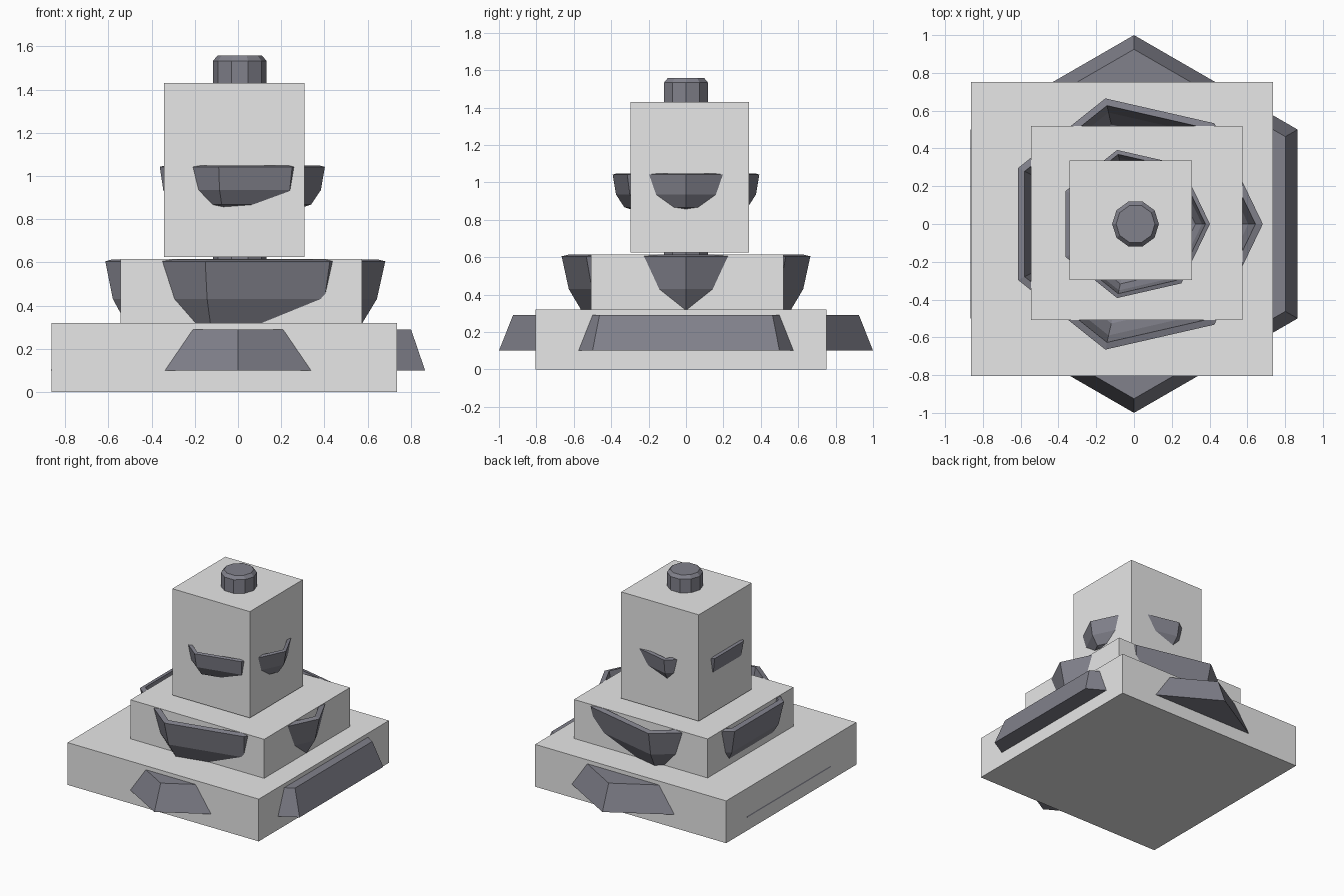
import bpy, bmesh, math

if "Cube" in bpy.data.objects:
    bpy.data.objects.remove(bpy.data.objects["Cube"])


def material(name, rgb):
    m = bpy.data.materials.new(name)
    m.diffuse_color = (*rgb, 1)
    m.use_nodes = True
    m.node_tree.nodes["Principled BSDF"].inputs["Base Color"].default_value = m.diffuse_color
    return m


STONE = material("dark stone", (0.22, 0.22, 0.26))
PLAIN = material("light grey", (0.8, 0.8, 0.8))


def finish(bm, name, mat):
    bmesh.ops.recalc_face_normals(bm, faces=bm.faces)
    me = bpy.data.meshes.new(name)
    bm.to_mesh(me)
    bm.free()
    me.materials.append(mat)
    ob = bpy.data.objects.new(name, me)
    bpy.context.collection.objects.link(ob)
    return ob


def lathe(name, sides, profile, turn=0.0, cx=0.0):
    """Faceted solid: (radius, z) profile spun round z, both ends capped."""
    bm = bmesh.new()
    rings = []
    for r, z in profile:
        angles = [turn + math.tau * i / sides for i in range(sides)]
        rings.append([bm.verts.new((cx + r * math.cos(a), r * math.sin(a), z)) for a in angles])
    for lo, hi in zip(rings, rings[1:]):
        for i in range(sides):
            j = (i + 1) % sides
            bm.faces.new((lo[i], lo[j], hi[j], hi[i]))
    bm.faces.new(rings[0])
    bm.faces.new(rings[-1])
    return finish(bm, name, STONE)


def block(name, x, y, z):
    bm = bmesh.new()
    bmesh.ops.create_cube(bm, size=1)
    for v in bm.verts:
        v.co = [sum(s) / 2 + c * (s[1] - s[0]) for s, c in zip((x, y, z), v.co)]
    return finish(bm, name, PLAIN)


# Three stacked blocks
block("lower_block", (-0.863, 0.737), (-0.805, 0.752), (0, 0.32))
block("middle_block", (-0.545, 0.574), (-0.507, 0.52), (0.315, 0.615))
block("upper_block", (-0.342, 0.307), (-0.297, 0.336), (0.625, 1.43))

# Six-sided sloping base
lathe("base", 6, [(1.0, 0.10), (0.925, 0.29)], turn=math.pi / 6)

# Seven-sided bowls: underside, outer wall, rim, then hollow inside
lathe("large_bowl", 7, [(0.30, 0.24), (0.48, 0.26), (0.575, 0.318), (0.643, 0.43), (0.682, 0.605),
                        (0.643, 0.614), (0.605, 0.44), (0.54, 0.34), (0.46, 0.30), (0.30, 0.28)])
lathe("small_bowl", 7, [(0.15, 0.85), (0.295, 0.854), (0.338, 0.867), (0.384, 0.935), (0.402, 1.042),
                        (0.378, 1.048), (0.36, 0.945), (0.325, 0.89), (0.28, 0.875), (0.15, 0.87)])

# Central column with a bevelled top
lathe("column", 10, [(0.124, 0.2), (0.124, 1.533), (0.103, 1.557)], cx=0.008)
